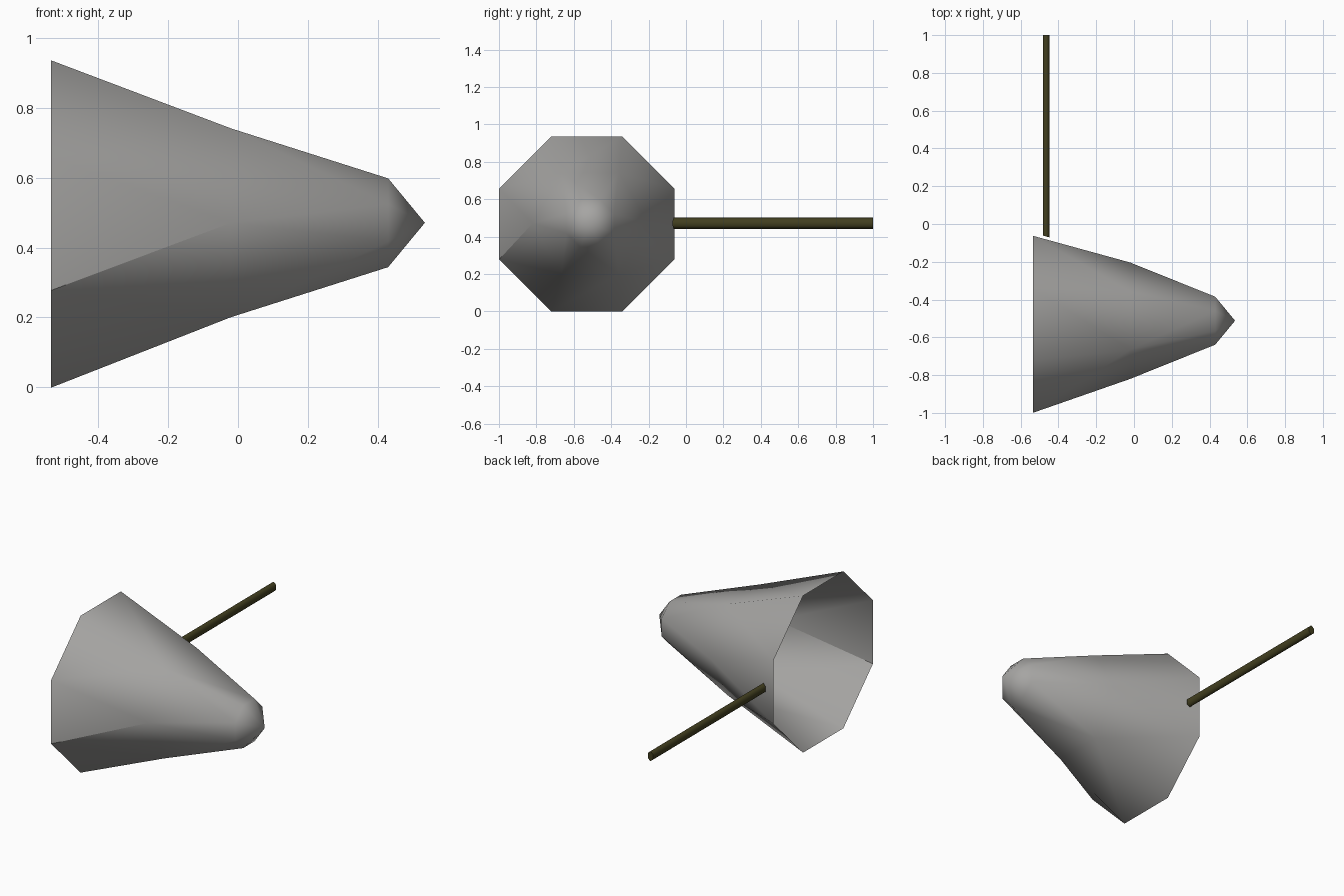
import bpy, bmesh, math

if "Cube" in bpy.data.objects:
    bpy.data.objects.remove(bpy.data.objects["Cube"])


def material(name, rgb):
    m = bpy.data.materials.new(name)
    m.diffuse_color = (*rgb, 1)
    m.use_nodes = True
    m.node_tree.nodes["Principled BSDF"].inputs["Base Color"].default_value = m.diffuse_color
    return m


def make_object(name, bm, mat):
    me = bpy.data.meshes.new(name)
    bm.to_mesh(me)
    bm.free()
    me.materials.append(mat)
    ob = bpy.data.objects.new(name, me)
    bpy.context.collection.objects.link(ob)
    return ob


def octagon(x, cy, cz, half, flat):
    """Flat-sided octagon across the x axis, starting at the lower +y corner."""
    pts = [(half, -flat), (half, flat), (flat, half), (-flat, half),
           (-half, flat), (-half, -flat), (-flat, -half), (flat, -half)]
    return [(x, cy + y, cz + z) for y, z in pts]


grey = material("grey", (0.38, 0.375, 0.365))
olive = material("dark olive", (0.055, 0.05, 0.014))

# Hood: octagonal rim, hexagonal waist, octagonal nose ring and a pointed tip
bm = bmesh.new()
CY, CZ = -0.512, 0.471
rim = [bm.verts.new(p) for p in octagon(-0.535, -0.531, 0.4675, 0.4685, 0.19)]
waist = [bm.verts.new((-0.02, CY + 0.308 * math.cos(k * math.pi / 3),
                       CZ + 0.312 * math.sin(k * math.pi / 3))) for k in range(6)]
nose = [bm.verts.new(p) for p in octagon(0.43, CY, CZ, 0.127, 0.053)]
tip = bm.verts.new((0.535, CY, CZ))


def bridge(octa, hexa):
    """Join eight corners to six; top and bottom sides pair up as quads."""
    near = [0, 1, None, 2, 3, 4, None, 5]      # waist corner nearest each octagon side
    for k, h in enumerate(near):
        a, b = octa[k], octa[(k + 1) % 8]
        if h is None:
            i = 1 if k == 2 else 4
            bm.faces.new((a, b, hexa[i + 1], hexa[i]))
        else:
            bm.faces.new((a, b, hexa[h]))
    for i, corner in ((0, 1), (2, 4), (3, 5), (5, 0)):
        bm.faces.new((hexa[i], octa[corner], hexa[(i + 1) % 6]))


bridge(rim, waist)
bridge(nose, waist)
for k in range(8):
    bm.faces.new((nose[k], nose[(k + 1) % 8], tip))
bmesh.ops.recalc_face_normals(bm, faces=bm.faces)
# make sure the open shell faces outwards
probe = next(f for f in bm.faces if tip in f.verts)
if probe.normal.x < 0:
    bmesh.ops.reverse_faces(bm, faces=bm.faces)
for f in bm.faces:
    f.smooth = True
# crease on the front, from the lower rim corner to the waist
for e in bm.edges:
    if rim[5] in e.verts and waist[3] in e.verts:
        e.smooth = False
make_object("hood", bm, grey)

# Rod: slim six-sided bar whose inner end follows the slope of the hood
bm = bmesh.new()
ends = []
for inner in (True, False):
    ring = []
    for k in range(6):
        a = k * math.pi / 3
        dx, dz = 0.0175 * math.sin(a) / math.sin(math.pi / 3), 0.03 * math.cos(a)
        y = -0.066 - 0.28 * dx if inner else 1.0
        ring.append(bm.verts.new((-0.465 + dx, y, 0.471 + dz)))
    ends.append(ring)
for k in range(6):
    n = (k + 1) % 6
    bm.faces.new((ends[0][k], ends[0][n], ends[1][n], ends[1][k])).smooth = True
for ring in ends:
    cap = bm.faces.new(ring)
    for e in cap.edges:
        e.smooth = False
bmesh.ops.recalc_face_normals(bm, faces=bm.faces)
make_object("rod", bm, olive)
